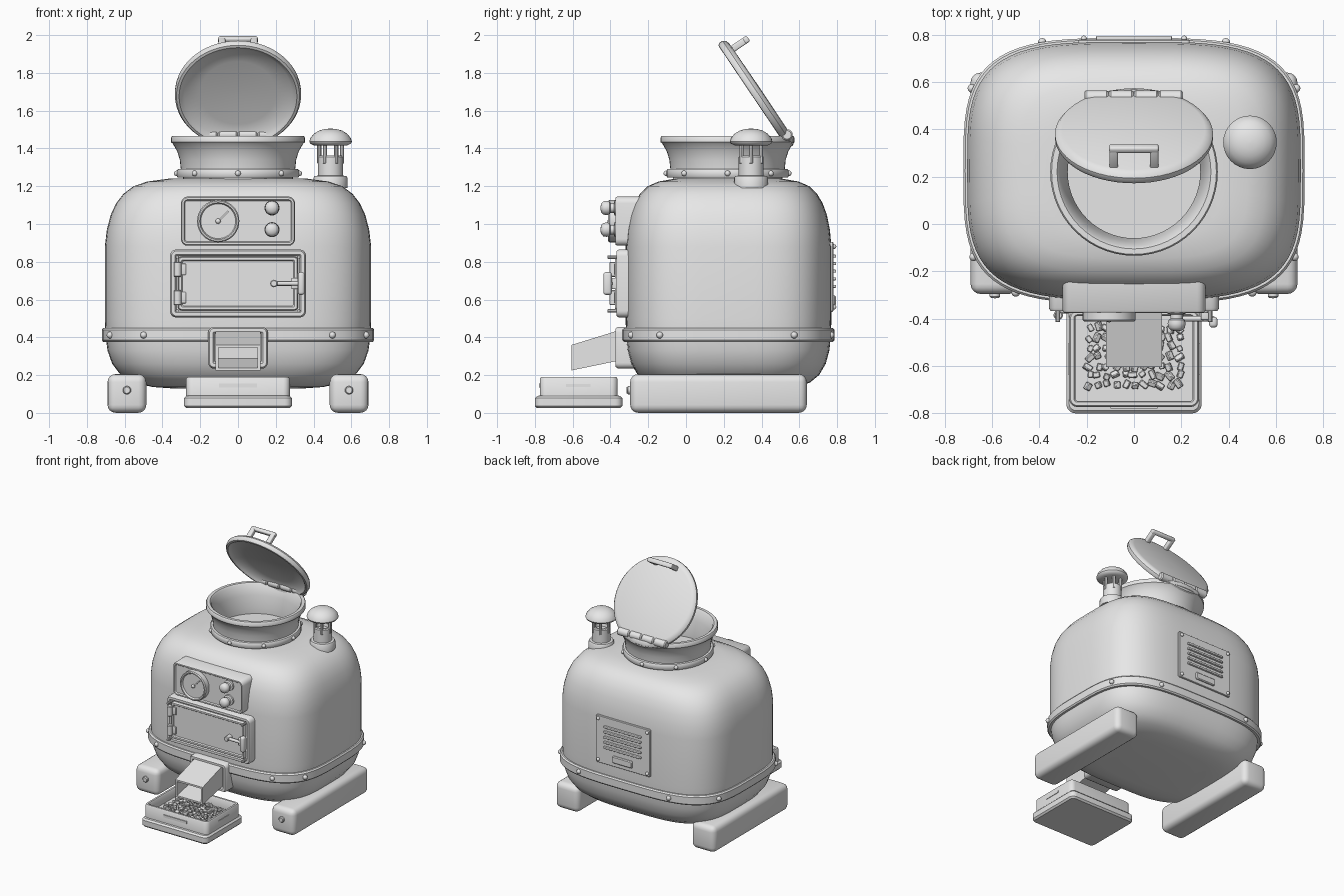
import bpy, bmesh, math, random
from mathutils import Matrix, Vector

if "Cube" in bpy.data.objects:
    bpy.data.objects.remove(bpy.data.objects["Cube"])

random.seed(4)
grey = bpy.data.materials.new("grey metal")
grey.diffuse_color = (0.8, 0.8, 0.8, 1)
grey.use_nodes = True
grey.node_tree.nodes["Principled BSDF"].inputs["Base Color"].default_value = grey.diffuse_color
CY, HX, HY, POW = 0.225, 0.705, 0.545, 3.6


def finish(name, bm, matrix=None):
    bmesh.ops.recalc_face_normals(bm, faces=bm.faces)
    me = bpy.data.meshes.new(name)
    bm.to_mesh(me)
    bm.free()
    me.materials.append(grey)
    ob = bpy.data.objects.new(name, me)
    bpy.context.collection.objects.link(ob)
    if matrix is not None:
        ob.matrix_world = matrix
    return ob


def loft(name, loops, matrix=None, caps=(True, True)):
    bm = bmesh.new()
    rings = [[bm.verts.new(p) for p in loop] for loop in loops]
    n = len(rings[0])
    for a, b in zip(rings, rings[1:]):
        for i in range(n):
            j = (i + 1) % n
            bm.faces.new((a[i], a[j], b[j], b[i]))
    if caps[0]:
        bm.faces.new(rings[0])
    if caps[1]:
        bm.faces.new(rings[-1])
    return finish(name, bm, matrix)


def lathe(name, profile, matrix, segs=32):
    ring = [(math.cos(2 * math.pi * i / segs), math.sin(2 * math.pi * i / segs)) for i in range(segs)]
    return loft(name, [[(r * c, r * s, z) for c, s in ring] for r, z in profile], matrix)


def box(name, loc, size, bevel=0.0, matrix=Matrix(), segs=3):
    bm = bmesh.new()
    bmesh.ops.create_cube(bm, size=1)
    bmesh.ops.scale(bm, vec=size, verts=bm.verts)
    if bevel:
        bmesh.ops.bevel(bm, geom=bm.edges[:], offset=bevel, segments=segs, profile=0.5, affect='EDGES')
    return finish(name, bm, matrix @ Matrix.Translation(loc))


def rod(name, p0, p1, r, segs=16, matrix=Matrix()):
    d = Vector(p1) - Vector(p0)
    m = matrix @ Matrix.Translation(p0) @ d.to_track_quat('Z', 'Y').to_matrix().to_4x4()
    e = min(r * 0.25, d.length * 0.3)
    return lathe(name, [(r - e, 0), (r, e), (r, d.length - e), (r - e, d.length)], m, segs)


def ball(name, loc, r):
    bm = bmesh.new()
    bmesh.ops.create_uvsphere(bm, u_segments=12, v_segments=8, radius=r)
    return finish(name, bm, Matrix.Translation(loc))


def rrect(w, h, r, k=5):
    """Rounded rectangle outline from half sizes."""
    pts = []
    for q, (sx, sy) in enumerate(((1, 1), (-1, 1), (-1, -1), (1, -1))):
        for i in range(k + 1):
            a = math.pi / 2 * (q + i / k)
            pts.append((sx * (w - r) + r * math.cos(a), sy * (h - r) + r * math.sin(a)))
    return pts


def panel(name, matrix, w, h, r, steps):
    """Stack of inset outlines; steps are (inset, height)."""
    return loft(name, [[(x, y, z) for x, y in rrect(w - i, h - i, max(r - i, 0.008))]
                       for i, z in steps], matrix)


def facing(x, y, z, back=False):
    """Local z points to the front (-y), or to the back (+y)."""
    m = Matrix.Translation((x, y, z))
    if back:
        m = m @ Matrix.Rotation(math.pi, 4, 'Z')
    return m @ Matrix.Rotation(math.pi / 2, 4, 'X')


def oval(s, z, grow=0.0, n=72):
    out = []
    for i in range(n):
        c, d = math.cos(2 * math.pi * i / n), math.sin(2 * math.pi * i / n)
        out.append((math.copysign(abs(c) ** (2 / POW), c) * (HX * s + grow),
                    CY + math.copysign(abs(d) ** (2 / POW), d) * (HY * s + grow), z))
    return out


# Rounded boiler body and its belt
loft("body", [oval(s, z) for z, s in (
    (.13, .5), (.137, .64), (.16, .79), (.2, .88), (.26, .945), (.33, .98), (.41, .995), (.5, 1), (.88, 1),
    (.97, .985), (1.05, .955), (1.11, .915), (1.16, .86), (1.2, .785), (1.225, .68), (1.24, .52))])
loft("belt", [oval(1, z, g) for z, g in (
    (.375, -.02), (.375, .008), (.385, .016), (.44, .016), (.45, .008), (.45, -.02))])
for x, y in ((.68, .57), (.39, .77), (.5, -.29), (.68, -.14)):
    for s in (-1, 1):
        k = ((x / HX) ** POW + (abs(y - CY) / HY) ** POW) ** (-1 / POW) * 1.027
        ball("belt_bolt", (s * x * k, CY + (y - CY) * k, .412), .018)

# Filling collar
lathe("collar", [(.29, 1.2), (.29, 1.245), (.318, 1.245), (.323, 1.252), (.323, 1.283), (.318, 1.29), (.303, 1.292),
                 (.308, 1.34), (.322, 1.385), (.345, 1.425), (.354, 1.433), (.354, 1.458), (.348, 1.466),
                 (.325, 1.466), (.315, 1.455), (.295, 1.38), (.28, 1.29), (.28, 1.242)],
      Matrix.Translation((0, .22, 0)), 56)
for i in range(8):
    a = math.pi / 4 * i
    ball("collar_bolt", (.324 * math.cos(a), .22 + .324 * math.sin(a), 1.268), .015)

# Open lid with handle and hinge
LID = Matrix.Translation((0, .375, 1.69)) @ Matrix.Rotation(math.radians(-56), 4, 'X')
lathe("lid", [(.02, .03), (.3, .028), (.322, .021), (.334, .006), (.334, -.012), (.326, -.025), (.312, -.027),
              (.302, -.02), (.285, -.004), (.2, .008), (.02, .012)], LID, 56)
for s in (-1, 1):
    box("lid_handle_post", (s * .085, -.268, .065), (.036, .036, .09), .008, LID)
box("lid_handle_bar", (0, -.268, .112), (.21, .036, .03), .01, LID)
for i in range(4):
    rod("hinge_knuckle", (-.21 + i * .105, .535, 1.472), (-.108 + i * .105, .535, 1.472), .03)

# Chimney
CH = Matrix.Translation((.49, .345, 0))
lathe("chimney_pipe", [(.09, 1.19), (.09, 1.245), (.084, 1.254), (.066, 1.256), (.066, 1.355), (.06, 1.362),
                       (.045, 1.362), (.04, 1.34)], CH)
for i in range(6):
    c, s = math.cos(i * math.pi / 3), math.sin(i * math.pi / 3)
    rod("chimney_post", (.49 + .06 * c, .345 + .06 * s, 1.32), (.49 + .06 * c, .345 + .06 * s, 1.44), .011, 8)
lathe("chimney_cap", [(.03, 1.415), (.085, 1.415), (.108, 1.426), (.113, 1.436), (.107, 1.455), (.088, 1.478),
                      (.06, 1.495), (.03, 1.503), (.004, 1.505)], CH)

# Control panel with gauge and knobs
panel("control_panel", facing(0, -.2, 1.015), .302, .13, .035,
      ((0, 0), (0, .165), (.006, .174), (.016, .174), (.022, .165), (.026, .165)))
lathe("gauge", [(.112, 0), (.112, .045), (.106, .052), (.098, .052), (.092, .038), (.004, .038)],
      facing(-.105, -.36, 1.015), 40)
box("gauge_needle", (0, .03, .042), (.009, .09, .008), 0,
    facing(-.105, -.36, 1.015) @ Matrix.Rotation(math.radians(-45), 4, 'Z'))
ball("gauge_pin", (-.105, -.402, 1.015), .014)
for z in (1.085, .97):
    lathe("knob", [(.04, 0), (.04, .018), (.026, .022), (.026, .04), (.035, .046), (.038, .06), (.035, .078),
                   (.022, .09), (.004, .093)], facing(.18, -.36, z), 24)

# Fire door with frame, hinges and latch
panel("door_frame", facing(0, -.25, .685), .36, .18, .035,
      ((0, 0), (0, .105), (.008, .118), (.026, .118), (.034, .105), (.04, .105)))
panel("door", facing(0, -.34, .685), .318, .142, .02,
      ((0, 0), (0, .03), (.005, .037), (.018, .037), (.024, .028), (.028, .028)))
for z in (.61, .76):
    rod("door_hinge", (-.32, -.385, z - .04), (-.32, -.385, z + .04), .02)
    box("door_hinge_plate", (-.3, -.368, z), (.05, .02, .06), .005)
for s in (-1, 1):
    for z in (.54, .825):
        rod("door_screw", (s * .322, -.35, z), (s * .322, -.415, z), .009, 8)
rod("latch_bar", (.19, -.4, .685), (.34, -.4, .685), .012)
rod("latch_pivot", (.19, -.36, .685), (.19, -.42, .685), .02)
box("latch_catch", (.3, -.38, .685), (.035, .05, .06), .006)
box("latch_handle", (.335, -.415, .685), (.036, .045, .12), .014)

# Chute with hollow spout
panel("chute_frame", facing(0, -.26, .345), .158, .11, .03,
      ((0, 0), (0, .1), (.008, .113), (.026, .113), (.034, .1), (.038, .1)))


def spout_ring(y, low, high, w):
    return [(-w, y, low), (w, y, low), (w, y, high), (-w, y, high)]


loft("chute_spout", [spout_ring(-.33, .282, .445, .118), spout_ring(-.605, .225, .36, .118),
                     spout_ring(-.605, .238, .347, .104), spout_ring(-.37, .288, .418, .104)])

# Ember tray and coals
TRAY = Matrix.Translation((0, -.568, 0))
panel("tray_base", TRAY, .286, .232, .04,
      ((.012, .025), (0, .037), (0, .078), (.012, .09), (.03, .092)))
panel("tray", TRAY, .274, .205, .035,
      ((0, .085), (0, .182), (.006, .19), (.02, .19), (.026, .182), (.026, .12)))
box("tray_slot", (0, -.775, .145), (.2, .008, .02))
for s in (-1, 1):
    box("tray_side_slot", (s * .275, -.57, .145), (.006, .13, .016))
for i in range(11):
    for j in range(7):
        x, y = -.19 + i * .038, -.68 + j * .04
        jit = [random.uniform(-1, 1) for _ in range(6)]
        m = (Matrix.Translation((x + .008 * jit[0], y + .008 * jit[1], .135 + .006 * jit[2]))
             @ Matrix.Rotation(jit[3] * 3, 4, 'Z') @ Matrix.Rotation(jit[4] * .6, 4, 'X'))
        box("coal", (0, 0, 0), (.034 + .008 * jit[5], .024, .024), .004, m, 1)

# Skid feet
for s in (-1, 1):
    box("skid_foot", (s * .588, .172, .103), (.205, .935, .205), .042, segs=4)
    rod("foot_bolt", (s * .588, -.28, .12), (s * .588, -.312, .12), .022)
    box("foot_bolt_slot", (s * .588, -.312, .12), (.008, .006, .034))

# Rear vent panel
panel("vent_panel", facing(0, .735, .72, True), .235, .185, .012, ((0, 0), (0, .04), (.004, .045), (.008, .045)))
for i in range(5):
    box("vent_louver", (0, .783, .83 - i * .04), (.32, .024, .016), .005)
panel("vent_label", facing(0, .775, .595, True), .085, .027, .01, ((0, 0), (0, .012), (.006, .018), (.01, .018)))
for s in (-1, 1):
    for z in (.56, .88):
        ball("vent_bolt", (s * .212, .783, z), .013)

bpy.ops.object.select_all(action='SELECT')
bpy.context.view_layer.objects.active = bpy.data.objects["body"]
bpy.ops.object.shade_smooth_by_angle(angle=math.radians(38))
